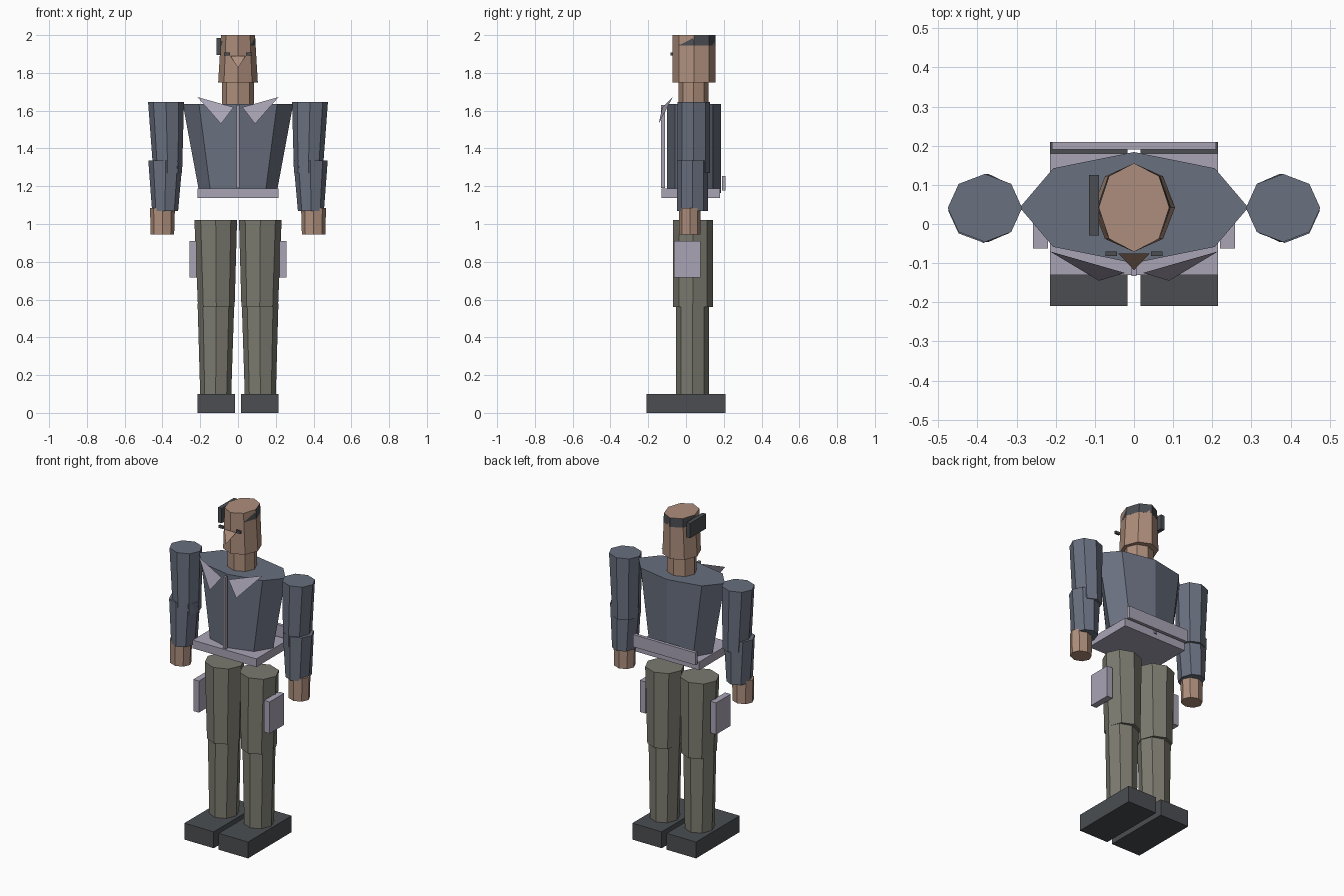
import bpy, bmesh, math

if "Cube" in bpy.data.objects:
    bpy.data.objects.remove(bpy.data.objects["Cube"])


def material(name, rgb):
    m = bpy.data.materials.new(name)
    m.diffuse_color = (*rgb, 1)
    m.use_nodes = True
    m.node_tree.nodes["Principled BSDF"].inputs["Base Color"].default_value = m.diffuse_color
    return m


JACKET = material("jacket_blue", (.14, .16, .21))
TRIM = material("trim_lilac", (.40, .37, .46))
CLOTH = material("trouser_grey", (.20, .195, .16))
SKIN = material("skin", (.42, .27, .20))
DARK = material("dark_grey", (.07, .076, .085))


def add_mesh(name, verts, faces, mat):
    me = bpy.data.meshes.new(name)
    me.from_pydata(verts, [], faces)
    if len(faces) > 1:
        bm = bmesh.new()
        bm.from_mesh(me)
        bmesh.ops.recalc_face_normals(bm, faces=bm.faces)
        bm.to_mesh(me)
        bm.free()
    me.materials.append(mat)
    ob = bpy.data.objects.new(name, me)
    bpy.context.collection.objects.link(ob)
    return ob


def box(name, x, y, z, mat):
    verts = [(a, b, c) for a in x for b in y for c in z]
    faces = [(0, 1, 3, 2), (4, 6, 7, 5), (0, 4, 5, 1),
             (2, 3, 7, 6), (0, 2, 6, 4), (1, 5, 7, 3)]
    return add_mesh(name, verts, faces, mat)


def prism(name, low, high, cy, ry, mat, n=8):
    """Tapered octagon; low / high = (z, centre x, radius x), depth is constant."""
    verts = []
    for z, cx, rx in (low, high):
        for i in range(n):
            a = 2 * math.pi * i / n
            verts.append((cx + rx * math.cos(a), cy + ry * math.sin(a), z))
    faces = [tuple(reversed(range(n))), tuple(range(n, 2 * n))]
    faces += [(i, (i + 1) % n, n + (i + 1) % n, n + i) for i in range(n)]
    return add_mesh(name, verts, faces, mat)


# Head, neck and face
prism("head", (1.75, 0, .105), (2.0, 0, .09), .042, .113, SKIN)
prism("neck", (1.60, 0, .085), (1.76, 0, .085), .04, .08, SKIN)
prism("hair", (1.945, 0, .094), (1.999, 0, .09), .043, .1125, DARK)
box("head_side_patch", (-.115, -.09), (-.03, .125), (1.895, 1.985), DARK)
add_mesh("nose", [(-.04, -.075, 1.89), (0, -.118, 1.825), (.04, -.075, 1.89)],
         [(0, 1, 2)], SKIN)

# Torso with front placket, belt and back strap
prism("torso", (1.165, 0, .205), (1.635, 0, .292), .042, .142, JACKET)
box("placket", (-.007, .007), (-.133, -.112), (1.19, 1.63), TRIM)
box("belt", (-.215, .215), (-.13, .18), (1.137, 1.187), TRIM)
box("back_strap", (-.21, .21), (.19, .21), (1.178, 1.253), TRIM)

# Mirrored parts
for side, s in (("left", 1), ("right", -1)):
    def sx(a, b):
        return tuple(sorted((s * a, s * b)))

    box(f"{side}_eye", sx(.043, .073), (-.082, -.07), (1.892, 1.908), DARK)

    # Collar flap
    flap = [(s * .215, -.07, 1.672), (s * .023, -.125, 1.618), (s * .09, -.145, 1.53)]
    add_mesh(f"{side}_collar", flap, [(0, 1, 2) if s > 0 else (0, 2, 1)], TRIM)

    # Arm
    prism(f"{side}_upper_arm", (1.27, s * .372, .076), (1.645, s * .381, .095),
          .041, .087, JACKET)
    prism(f"{side}_forearm", (1.07, s * .386, .069), (1.337, s * .384, .091),
          .034, .082, JACKET)
    prism(f"{side}_hand", (.945, s * .40, .062), (1.085, s * .40, .066),
          .02, .057, SKIN)

    # Leg
    prism(f"{side}_thigh", (.56, s * .115, .097), (1.022, s * .118, .113),
          .037, .105, CLOTH)
    prism(f"{side}_shin", (.09, s * .118, .082), (.58, s * .117, .097),
          .035, .087, CLOTH)
    box(f"{side}_shoe", sx(.017, .215), (-.21, .21), (0, .1), DARK)
    box(f"{side}_thigh_pocket", sx(.22, .258), (-.063, .077), (.717, .91), TRIM)
